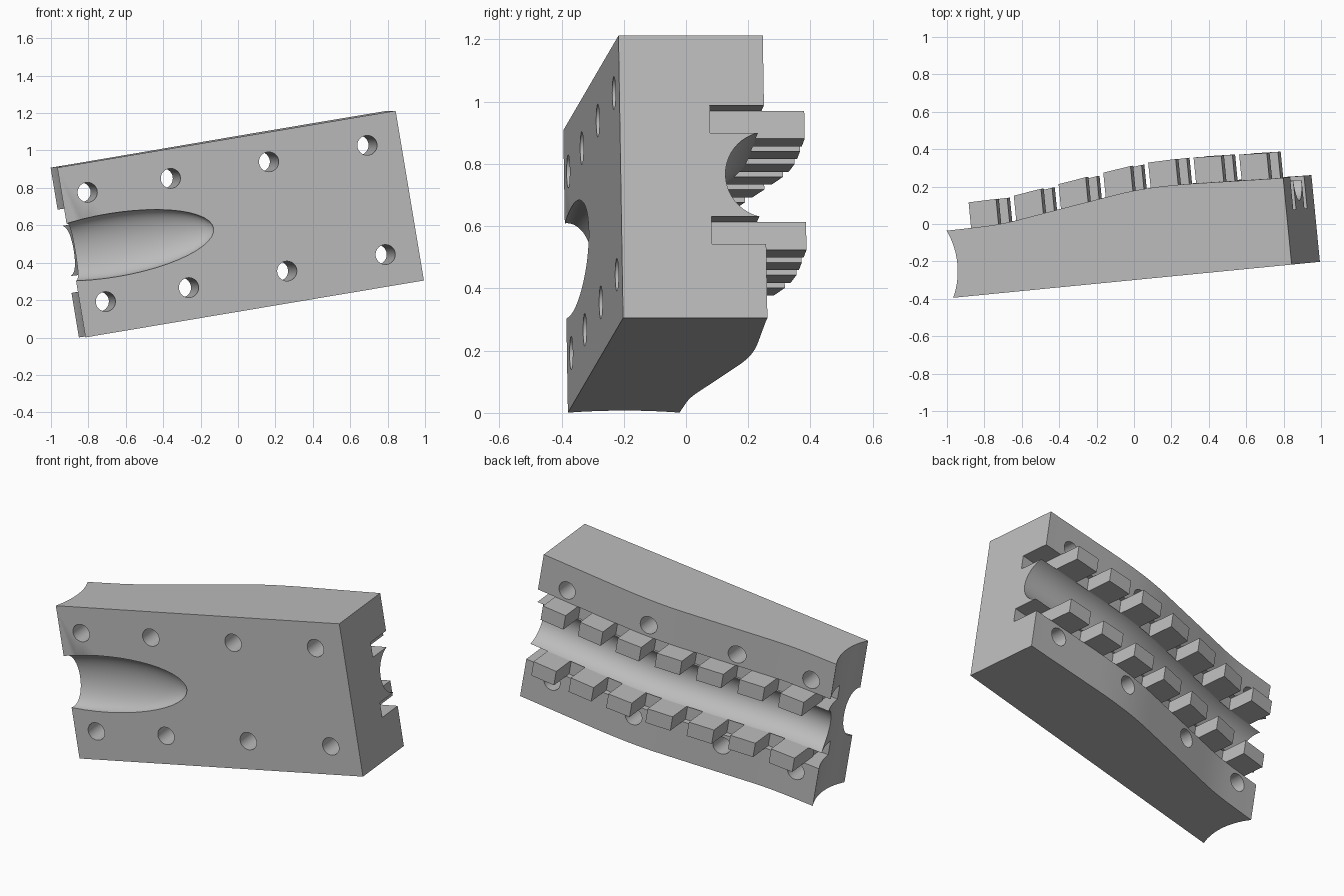
import bpy, bmesh, math
from mathutils import Matrix, Vector

if "Cube" in bpy.data.objects:
    bpy.data.objects.remove(bpy.data.objects["Cube"])

# Local frame: u = length, v = depth from the front face, w = height
LENGTH, HEIGHT, MID = 1.848, 0.92, 0.467
PLACE = (Matrix.Translation((-0.82, -0.38, 0))
         @ Matrix.Rotation(math.radians(5.6), 4, 'Z')
         @ Matrix.Rotation(math.radians(-9.5), 4, 'Y'))

grey = bpy.data.materials.new("plain grey")
grey.use_nodes = True
grey.diffuse_color = (0.5, 0.5, 0.5, 1)
grey.node_tree.nodes["Principled BSDF"].inputs["Base Color"].default_value = (0.5, 0.5, 0.5, 1)

CURVE = [(0, 0.36), (0.3, 0.365), (0.63, 0.417), (1.04, 0.479), (1.25, 0.486), (LENGTH, 0.465)]


def straight(u):
    u = min(max(u, 0), LENGTH)
    for (a, va), (b, vb) in zip(CURVE, CURVE[1:]):
        if u <= b:
            return va + (vb - va) * (u - a) / (b - a)
    return CURVE[-1][1]


def back(u):
    """Depth of the gently curved back at length u."""
    return sum(straight(u + k * 0.02) for k in range(-5, 6)) / 11


def steps(a, b, n):
    return [a + (b - a) * i / n for i in range(n + 1)]


def finish(name, bm):
    bmesh.ops.recalc_face_normals(bm, faces=bm.faces)
    mesh = bpy.data.meshes.new(name)
    bm.to_mesh(mesh)
    bm.free()
    mesh.materials.append(grey)
    obj = bpy.data.objects.new(name, mesh)
    bpy.context.collection.objects.link(obj)
    obj.matrix_world = PLACE
    return obj


def loft(name, rings, bevel=0):
    bm = bmesh.new()
    loops = [[bm.verts.new(p) for p in ring] for ring in rings]
    n = len(loops[0])
    for a, b in zip(loops, loops[1:]):
        for i in range(n):
            j = (i + 1) % n
            bm.faces.new((a[i], a[j], b[j], b[i]))
    bm.faces.new(loops[0])
    bm.faces.new(loops[-1])
    if bevel:
        sharp = [e for e in bm.edges if e.calc_face_angle(0) > 1]
        bmesh.ops.bevel(bm, geom=sharp, offset=bevel, segments=1, affect='EDGES')
    return finish(name, bm)


def band(name, u0, u1, low, high, w0, w1, n=40, bevel=0):
    """Slab whose front and back follow the given depth functions."""
    us = steps(u0, u1, n)
    outline = [(u, low(u)) for u in us] + [(u, high(u)) for u in reversed(us)]
    return loft(name, [[(u, v, w) for u, v in outline] for w in (w0, w1)], bevel)


def round_cutter(name, radius, depth, matrix, segments=32):
    bm = bmesh.new()
    bmesh.ops.create_cone(bm, cap_ends=True, segments=segments, radius1=radius,
                          radius2=radius, depth=depth, matrix=matrix)
    return finish(name, bm)


# Main block with a curved back
us = steps(0, LENGTH, 48)
outline = [(0, 0), (LENGTH, 0)] + [(u, back(u)) for u in reversed(us)]
block = loft("block", [[(u, v, w) for u, v in outline] for w in (0, HEIGHT)])
cutters = []

# Half-round channel along the back
rings = []
for u in steps(-0.1, LENGTH + 0.1, 50):
    rings.append([(u, back(u) + 0.012 + 0.14 * math.cos(a), MID + 0.14 * math.sin(a))
                  for a in (math.tau * k / 48 for k in range(48))])
cutters.append(loft("channel_cutter", rings))

# Slots either side of the channel
SLOTS = [(MID - 0.226, MID - 0.136), (MID + 0.136, MID + 0.226)]
for w0, w1 in SLOTS:
    cutters.append(band("slot_cutter", -0.1, LENGTH + 0.1, lambda u: back(u) - 0.175,
                        lambda u: back(u) + 0.2, w0, w1))

# Bolt holes through the block
for u in (0.143, 0.596, 1.131, 1.667):
    for side in (-1, 1):
        cutters.append(round_cutter("hole_cutter", 0.053, 2,
                       Matrix.Translation((u, 0.2, MID + side * 0.296))
                       @ Matrix.Rotation(math.pi / 2, 4, 'X')))

# Hollow in the left end
cutters.append(round_cutter("end_cutter", 0.425, 3, Matrix.Translation((-0.38, 0.18, 0.5)), 96))

# Rounded hollow in the front face
bm = bmesh.new()
bmesh.ops.create_uvsphere(bm, u_segments=48, v_segments=24, radius=1,
                          matrix=Matrix.Translation((0.23, 0, MID - 0.005))
                          @ Matrix.Diagonal((0.55, 0.095, 0.17, 1)))
cutters.append(finish("front_hollow_cutter", bm))

# Cut everything out of the block
for cutter in cutters:
    cutter.hide_render = True
    mod = block.modifiers.new("cut", 'BOOLEAN')
    mod.operation = 'DIFFERENCE'
    mod.solver = 'EXACT'
    mod.object = cutter
bpy.context.view_layer.update()
depsgraph = bpy.context.evaluated_depsgraph_get()
result = bpy.data.meshes.new_from_object(block.evaluated_get(depsgraph))
block.modifiers.clear()
block.data = result
for cutter in cutters:
    bpy.data.objects.remove(cutter)

# Toothed strips seated in the slots
PITCH, TOOTH = 0.2475, 0.15
for (w0, w1), side in zip(SLOTS, ("lower", "upper")):
    band(side + "_strip", 0.105, 1.735, lambda u: back(u) - 0.176,
         lambda u: back(u) - 0.035, w0, w1)
    for i in range(7):
        start = 0.1 + i * PITCH
        band(side + "_tooth", start, start + TOOTH, lambda u: back(u) - 0.1,
             lambda u: back(u) + 0.138, w0, w1, n=1, bevel=0.009)

# Smooth the round parts, keep the edges crisp
bpy.ops.object.select_all(action='DESELECT')
block.select_set(True)
bpy.context.view_layer.objects.active = block
bpy.ops.object.shade_smooth_by_angle(angle=math.radians(25))
